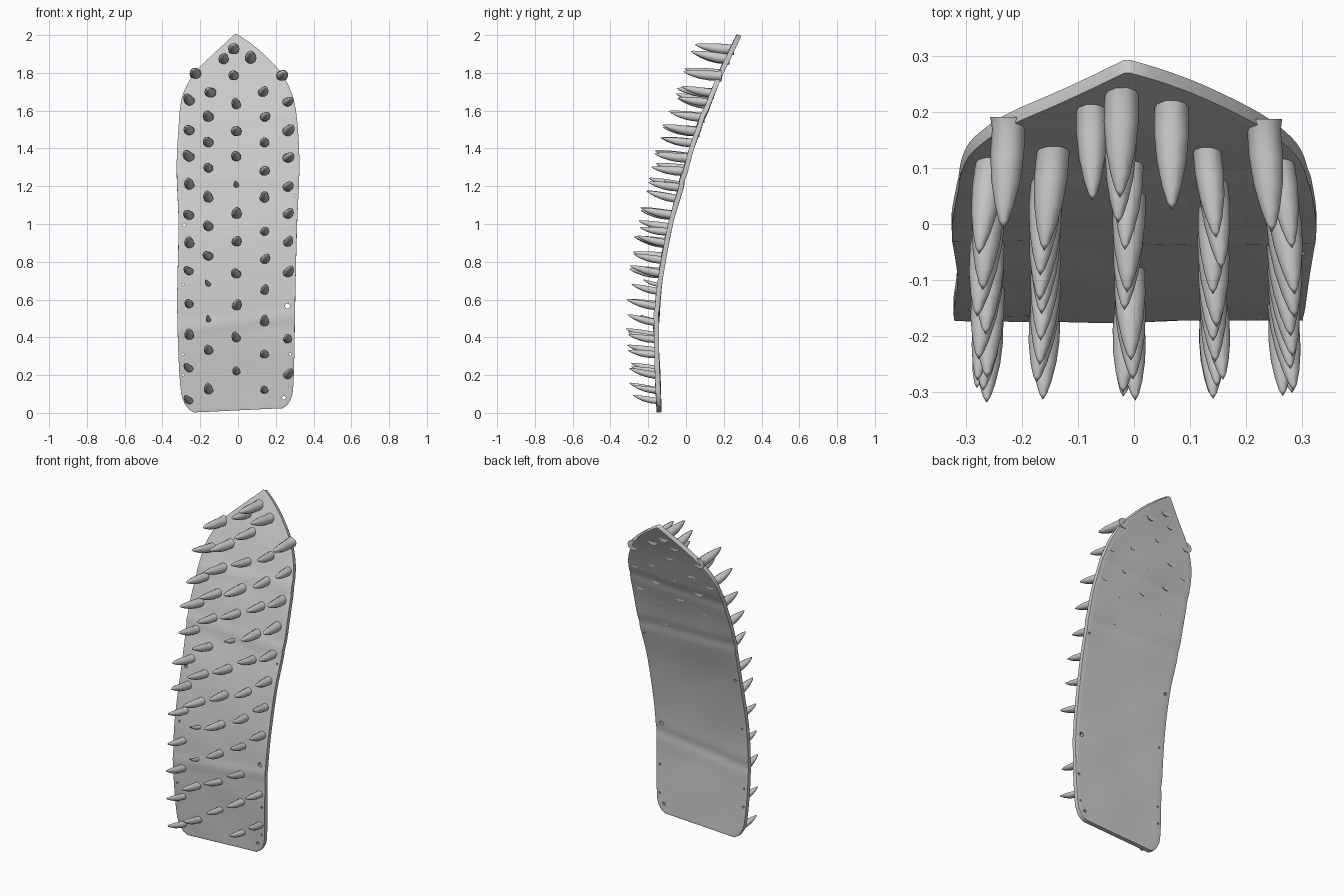
import bpy, bmesh, math, random
from mathutils import Vector

if "Cube" in bpy.data.objects:
    bpy.data.objects.remove(bpy.data.objects["Cube"])

random.seed(4)

grey = bpy.data.materials.new("warm grey")
grey.diffuse_color = (0.6, 0.6, 0.6, 1)
grey.use_nodes = True
grey.node_tree.nodes["Principled BSDF"].inputs["Base Color"].default_value = grey.diffuse_color


def curve(points, t):
    """Smooth interpolation through (t, value) points."""
    n = len(points)
    i = max(0, min(n - 2, sum(p[0] <= t for p in points) - 1))

    def slope(k):
        a, b = points[max(k - 1, 0)], points[min(k + 1, n - 1)]
        return (b[1] - a[1]) / (b[0] - a[0])
    (t0, v0), (t1, v1) = points[i], points[i + 1]
    h = t1 - t0
    u = (t - t0) / h
    return ((2*u**3 - 3*u**2 + 1) * v0 + (u**3 - 2*u**2 + u) * h * slope(i)
            + (3*u**2 - 2*u**3) * v1 + (u**3 - u**2) * h * slope(i + 1))


def make_object(name, bm):
    bmesh.ops.recalc_face_normals(bm, faces=bm.faces)
    mesh = bpy.data.meshes.new(name)
    bm.to_mesh(mesh)
    bm.free()
    mesh.materials.append(grey)
    ob = bpy.data.objects.new(name, mesh)
    bpy.context.collection.objects.link(ob)
    return ob


# Plate: bend seen from the side, and left and right outlines
BEND = [(0, -.143), (.2, -.15), (.4, -.157), (.6, -.148), (.8, -.122), (1, -.082),
        (1.2, -.025), (1.4, .03), (1.6, .105), (1.8, .185), (2, .28)]
LEFT = [(0, -.235), (.015, -.258), (.05, -.283), (.1, -.3), (.3, -.315), (.6, -.322),
        (1, -.315), (1.3, -.325), (1.5, -.315), (1.62, -.305), (1.7, -.285), (1.8, -.225),
        (1.9, -.125), (1.96, -.06), (2, -.018)]
RIGHT = [(0, .235), (.015, .258), (.05, .28), (.1, .291), (.3, .298), (.6, .303),
         (1, .313), (1.3, .325), (1.5, .317), (1.62, .302), (1.7, .28), (1.8, .225),
         (1.9, .13), (1.96, .055), (2, -.006)]
CREASES = [(.48, .12), (1.24, -.03), (1.55, .06)]


def plate_y(x, z):
    y = curve(BEND, z)
    for cz, tilt in CREASES:                        # shallow folds across the plate
        y -= .006 * math.exp(-((z - cz - tilt * x) / .025) ** 2)
    return y + .002 * math.sin(13 * x + 5 * z) * math.sin(9 * z)


heights = sorted({p[0] for p in LEFT} | {i / 40 for i in range(81)})
COLS = 20
bm = bmesh.new()
rows = []
for z in heights:
    left, right = curve(LEFT, z), curve(RIGHT, z)
    row = []
    for c in range(COLS + 1):
        x = left + (right - left) * c / COLS
        lift = .028 * (x + .3) / .6 * max(0, 1 - z / .3)   # slanted lower edge
        row.append(bm.verts.new((x, plate_y(x, z), z + lift)))
    rows.append(row)
for a, b in zip(rows, rows[1:]):
    for c in range(COLS):
        bm.faces.new((a[c], a[c + 1], b[c + 1], b[c]))
plate = make_object("curved_plate", bm)
solid = plate.modifiers.new("thickness", 'SOLIDIFY')
solid.thickness, solid.offset = .026, 0
bevel = plate.modifiers.new("rounded_rim", 'BEVEL')
bevel.width, bevel.segments, bevel.angle_limit = .009, 3, math.radians(50)

# Small holes near the rim
bm = bmesh.new()
for x, z, r in [(.262, .565, .014), (.243, .08, .01), (-.285, .995, .01),
                (-.29, .2, .007), (-.292, .31, .006), (.277, .31, .007),
                (.3, 1.15, .006), (.272, .14, .006), (-.29, .68, .006)]:
    ends = []
    for dy in (-.08, .08):
        ends.append([bm.verts.new((x + r * math.cos(k * math.pi / 4), plate_y(x, z) + dy,
                                   z + r * math.sin(k * math.pi / 4))) for k in range(8)])
    bm.faces.new(ends[0])
    bm.faces.new(ends[1])
    for k in range(8):
        bm.faces.new((ends[0][k], ends[0][k - 1], ends[1][k - 1], ends[1][k]))
cutter = make_object("hole_cutter", bm)
cutter.hide_render = True
cutter.hide_set(True)
holes = plate.modifiers.new("holes", 'BOOLEAN')
holes.operation, holes.object, holes.solver = 'DIFFERENCE', cutter, 'EXACT'

# Spikes: five columns, each with its lower and upper x and its heights
COLUMNS = [
    (-.257, (.08, .25, .425, .59, .765, .91, 1.06, 1.22, 1.37, 1.51, 1.665, 1.81)),
    (-.155, (.135, .345, .505, .695, .845, 1.0, 1.15, 1.31, 1.445, 1.58, 1.71, 1.885)),
    (-.008, (.235, .41, .58, .75, .92, 1.065, 1.22, 1.37, 1.505, 1.645, 1.8, 1.94)),
    (.14, (.135, .325, .495, .66, .825, .975, 1.15, 1.295, 1.445, 1.58, 1.71, 1.89)),
    (.262, (.215, .405, .755, .915, 1.065, 1.21, 1.365, 1.505, 1.66, 1.8)),
]
SMALL = {.505, .695, 1.22}
PROFILE = [(-.05, 1.15), (.06, 1.0), (.3, 1.02), (.55, .88), (.78, .58), (.93, .28)]
SIDES = 10
bm = bmesh.new()
for cx, zs in COLUMNS:
    for z in zs:
        x = cx
        if z > 1.6:                                 # follow the pointed outline inward
            x = cx * (1 - (.25 if abs(cx) < .2 else .12) * ((z - 1.6) / .2) ** 2)
            x = max(-.105, min(.085, x)) if z > 1.87 else x
        if cx == -.008 and z > 1.7:
            x = -.022
        size = .55 if z in SMALL and abs(cx) < .2 else random.uniform(.92, 1.08)
        length = (.132 + .026 * z) * size
        wide, tall = (.0215 + .0035 * z) * size, (.018 + .004 * z) * size
        base = Vector((x, plate_y(x, z) - .008, z - .016))
        tip = base + Vector((x * .05 + random.uniform(-.012, .012), -length,
                             random.uniform(.022, .042)))
        rings = []
        for t, s in PROFILE:
            centre = base.lerp(tip, t)
            centre.z -= .02 * t * (1 - t)
            rings.append([bm.verts.new(centre + Vector((
                wide * s * math.cos(k * math.tau / SIDES), 0,
                tall * s * math.sin(k * math.tau / SIDES)))) for k in range(SIDES)])
        point = bm.verts.new(tip)
        bm.faces.new(rings[0])
        for a, b in zip(rings, rings[1:]):
            for k in range(SIDES):
                bm.faces.new((a[k], a[k - 1], b[k - 1], b[k]))
        for k in range(SIDES):
            bm.faces.new((rings[-1][k], rings[-1][k - 1], point))
spikes = make_object("spikes", bm)

# Smooth shading with crisp edges kept
for ob in (plate, spikes):
    bpy.ops.object.select_all(action='DESELECT')
    ob.select_set(True)
    bpy.context.view_layer.objects.active = ob
    bpy.ops.object.shade_smooth_by_angle(angle=math.radians(45))
